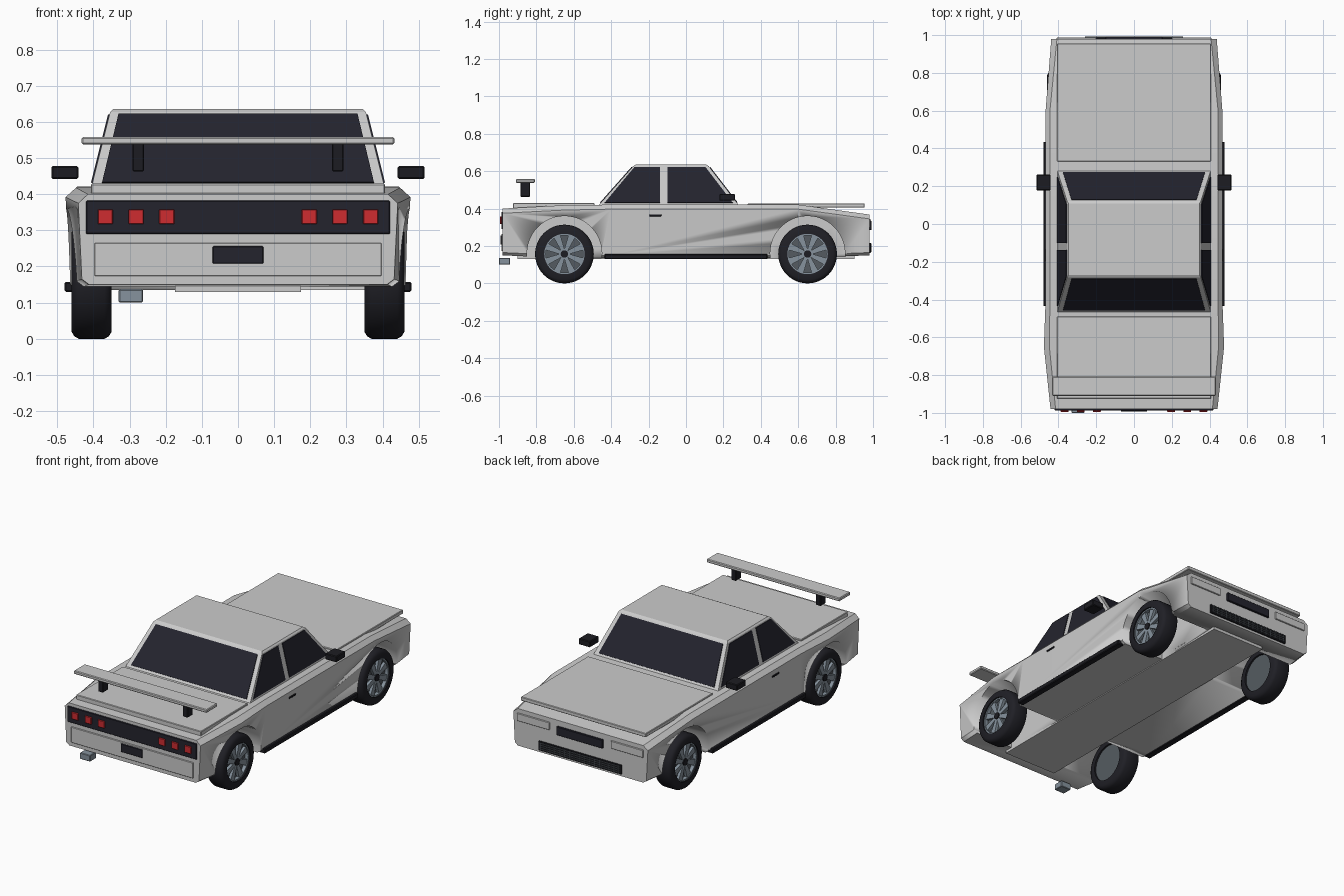
import bpy, bmesh, math
from mathutils import Vector, Matrix

if "Cube" in bpy.data.objects:
    bpy.data.objects.remove(bpy.data.objects["Cube"])


def material(name, r, g, b):
    m = bpy.data.materials.new(name)
    m.diffuse_color = (r, g, b, 1)
    m.use_nodes = True
    m.node_tree.nodes["Principled BSDF"].inputs["Base Color"].default_value = m.diffuse_color
    return m


PAINT = material("pale_paint", 0.60, 0.60, 0.60)
DARK = material("dark_glass", 0.017, 0.017, 0.027)
TRIM = material("black_trim", 0.012, 0.012, 0.016)
RUBBER = material("tyre_rubber", 0.014, 0.014, 0.019)
RED = material("red_lamp", 0.62, 0.025, 0.03)
METAL = material("steel", 0.24, 0.29, 0.34)
RECESS = material("rim_recess", 0.09, 0.105, 0.12)


def finish(name, bm, mat, smooth=False):
    bmesh.ops.recalc_face_normals(bm, faces=bm.faces)
    me = bpy.data.meshes.new(name)
    bm.to_mesh(me)
    bm.free()
    me.materials.append(mat)
    ob = bpy.data.objects.new(name, me)
    bpy.context.collection.objects.link(ob)
    if smooth:
        bpy.ops.object.select_all(action='DESELECT')
        ob.select_set(True)
        bpy.context.view_layer.objects.active = ob
        bpy.ops.object.shade_smooth_by_angle(angle=math.radians(32))
    return ob


def loft(name, rings, mat, smooth=False, closed=False):
    """Skin equal-length rings of points; cap both ends unless closed."""
    bm = bmesh.new()
    vs = [[bm.verts.new(p) for p in ring] for ring in rings]
    n = len(rings[0])
    count = len(vs) if closed else len(vs) - 1
    for i in range(count):
        a, b = vs[i], vs[(i + 1) % len(vs)]
        for j in range(n):
            bm.faces.new((a[j], a[(j + 1) % n], b[(j + 1) % n], b[j]))
    if not closed:
        bm.faces.new(vs[0])
        bm.faces.new(vs[-1])
    return finish(name, bm, mat, smooth)


def box(name, x, y, z, mat, bevel=0.0):
    bm = bmesh.new()
    bmesh.ops.create_cube(bm, size=1)
    for v in bm.verts:
        v.co = [(r[0] + r[1]) / 2 + c * (r[1] - r[0]) for c, r in zip(v.co, (x, y, z))]
    if bevel:
        bmesh.ops.bevel(bm, geom=bm.edges[:], offset=bevel, segments=1, affect='EDGES')
    return finish(name, bm, mat)


def side_boxes(name, x, y, z, mat, bevel=0.0):
    for s, tag in ((1, "right"), (-1, "left")):
        box(f"{name}_{tag}", sorted((s * x[0], s * x[1])), y, z, mat, bevel)


def plate(name, pts, outward, mat, t=0.004):
    """Thin plate lying on a flat polygon."""
    pts = [Vector(p) for p in pts]
    n = (pts[1] - pts[0]).cross(pts[2] - pts[0]).normalized()
    if n.dot(Vector(outward)) < 0:
        n = -n
    return loft(name, [[p - n * 0.002 for p in pts], [p + n * t for p in pts]], mat)


def lathe(name, profile, centre, mat, closed=True, seg=48):
    """Revolve (x, radius) points about an axle parallel to x."""
    rings = []
    for x, r in profile:
        rings.append([(centre[0] + x, centre[1] + r * math.cos(a), centre[2] + r * math.sin(a))
                      for a in (2 * math.pi * k / seg for k in range(seg))])
    return loft(name, rings, mat, True, closed)


# Body shell: y, bottom / shoulder / top half width, bottom / shoulder / top height
stations = [(-0.98, 0.432, 0.442, 0.415, 0.15, 0.375, 0.400),
            (-0.65, 0.468, 0.477, 0.448, 0.135, 0.392, 0.418),
            (-0.40, 0.463, 0.468, 0.445, 0.135, 0.397, 0.421),
            (0.60, 0.463, 0.468, 0.445, 0.135, 0.397, 0.421),
            (0.98, 0.428, 0.438, 0.408, 0.15, 0.345, 0.368)]
rings = []
for y, b, s, t, zb, zs, zt in stations:
    half = [(b - 0.02, zb), (b, zb + 0.015), (s, zs), (t, zt)]
    rings.append([(x, y, z) for x, z in half] + [(-x, y, z) for x, z in reversed(half)])
body = loft("body", rings, PAINT, True)

# Wheel wells cut out of the shell
AXLES = (-0.65, 0.65)
for s in (-1, 1):
    for y in AXLES:
        cutter = lathe("well_cutter", [(-0.195, 0.2), (0.195, 0.2)], (s * 0.37, y, 0.16), PAINT, False)
        cutter.hide_render = True
        mod = body.modifiers.new("well", 'BOOLEAN')
        mod.operation = 'DIFFERENCE'
        mod.solver = 'EXACT'
        mod.object = cutter
        bpy.ops.object.select_all(action='DESELECT')
        bpy.context.view_layer.objects.active = body
        body.select_set(True)
        bpy.ops.object.modifier_apply(modifier=mod.name)
        bpy.data.objects.remove(cutter)

# Bonnet and boot lid
box("bonnet", (-0.407, 0.407), (0.33, 0.955), (0.405, 0.428), PAINT, 0.003)
box("boot_lid", (-0.407, 0.407), (-0.925, -0.49), (0.40, 0.429), PAINT, 0.003)

# Cabin
Z0, Z1, W0, W1 = 0.415, 0.635, 0.407, 0.352


def cabin_x(z):
    return W0 + (W1 - W0) * (z - Z0) / (Z1 - Z0)


def cabin_y(z, front):
    lo, hi = (0.285, 0.115) if front else (-0.47, -0.275)
    return lo + (hi - lo) * (z - Z0) / (Z1 - Z0)


def cabin_ring(z, shrink=0.0):
    f, r, x = cabin_y(z, True) - shrink, cabin_y(z, False) + shrink, cabin_x(z) - shrink
    return [(x, r, z), (x, f, z), (-x, f, z), (-x, r, z)]


loft("cabin", [cabin_ring(Z0), cabin_ring(0.627), cabin_ring(Z1, 0.006)], PAINT)

# Windows
LO, HI = 0.431, 0.62
for front, name in ((True, "windscreen"), (False, "rear_window")):
    a, b = cabin_x(LO) - 0.027, cabin_x(HI) - 0.025
    ya, yb = cabin_y(LO, front), cabin_y(HI, front)
    plate(name, [(-a, ya, LO), (a, ya, LO), (b, yb, HI), (-b, yb, HI)],
          (0, 1 if front else -1, 0.5), DARK)
for s in (-1, 1):
    for name, outline in (("rear_side_window", [(-0.435, LO), (-0.138, LO), (-0.138, HI), (-0.277, HI)]),
                          ("front_side_window", [(-0.10, LO), (0.25, LO), (0.105, HI), (-0.10, HI)])):
        plate(name, [(s * cabin_x(z), y, z) for y, z in outline], (s, 0, 0), DARK)

# Rear panel, lamps and number plate
box("rear_lamp_panel", (-0.42, 0.42), (-0.987, -0.975), (0.29, 0.382), DARK, 0.002)
for x in (0.197, 0.282, 0.367):
    side_boxes("tail_lamp", (x - 0.021, x + 0.021), (-0.994, -0.98), (0.317, 0.358), RED, 0.002)
box("rear_bumper_panel", (-0.397, 0.397), (-0.986, -0.975), (0.173, 0.265), PAINT, 0.002)
box("rear_plate", (-0.07, 0.07), (-0.992, -0.98), (0.208, 0.256), DARK, 0.002)
box("exhaust", (-0.33, -0.263), (-1.0, -0.94), (0.10, 0.137), METAL, 0.003)
box("underbody", (-0.175, 0.175), (-0.9, 0.9), (0.13, 0.155), PAINT)

# Nose: headlamps, grille and lower intake with slats
side_boxes("headlamp", (0.20, 0.41), (0.97, 0.987), (0.298, 0.343), PAINT, 0.002)
box("upper_grille", (-0.15, 0.15), (0.97, 0.992), (0.285, 0.335), DARK, 0.002)
box("lower_intake", (-0.27, 0.27), (0.97, 0.988), (0.163, 0.217), TRIM, 0.002)
for k in range(4):
    z = 0.173 + k * 0.0115
    box("intake_slat", (-0.26, 0.26), (0.98, 0.992), (z, z + 0.003), RECESS)
for k in range(17):
    x = -0.256 + k * 0.032
    box("intake_bar", (x - 0.0015, x + 0.0015), (0.98, 0.991), (0.168, 0.212), RECESS)

# Spoiler
box("spoiler_wing", (-0.433, 0.433), (-0.91, -0.808), (0.538, 0.558), PAINT, 0.004)
side_boxes("spoiler_post", (0.26, 0.292), (-0.885, -0.835), (0.463, 0.542), TRIM, 0.003)

# Mirrors, door handles and sills
side_boxes("mirror", (0.442, 0.516), (0.178, 0.262), (0.442, 0.478), TRIM, 0.004)
side_boxes("door_handle", (0.455, 0.472), (-0.195, -0.132), (0.358, 0.369), TRIM, 0.002)
side_boxes("sill", (0.44, 0.48), (-0.435, 0.435), (0.13, 0.157), TRIM, 0.004)

# Wheels
for s in (-1, 1):
    for y in AXLES:
        c = (s * 0.405, y, 0.157)
        tyre = [(-0.055, 0.108), (-0.055, 0.138), (-0.048, 0.15), (-0.036, 0.157),
                (0.036, 0.157), (0.048, 0.15), (0.055, 0.138), (0.055, 0.108)]
        lathe("tyre", [(s * x, r) for x, r in tyre], c, RUBBER)
        lathe("rim_barrel", [(s * -0.045, 0.11), (s * 0.026, 0.11)], c, RECESS, False)
        ring = [(0.02, 0.1), (0.047, 0.1), (0.047, 0.11), (0.02, 0.11)]
        lathe("rim_ring", [(s * x, r) for x, r in ring], c, METAL)
        lathe("hub", [(s * 0.02, 0.02), (s * 0.048, 0.02)], c, TRIM, False, 16)
        for k in range(8):
            turn = Matrix.Rotation(math.radians(45 * k + 22.5), 3, 'X')
            outline = [(-0.009, 0.012), (0.009, 0.012), (0.019, 0.104), (-0.019, 0.104)]
            spoke = [[Vector(c) + turn @ Vector((s * x, w, r)) for w, r in outline]
                     for x in (0.02, 0.042)]
            loft("spoke", spoke, METAL)
